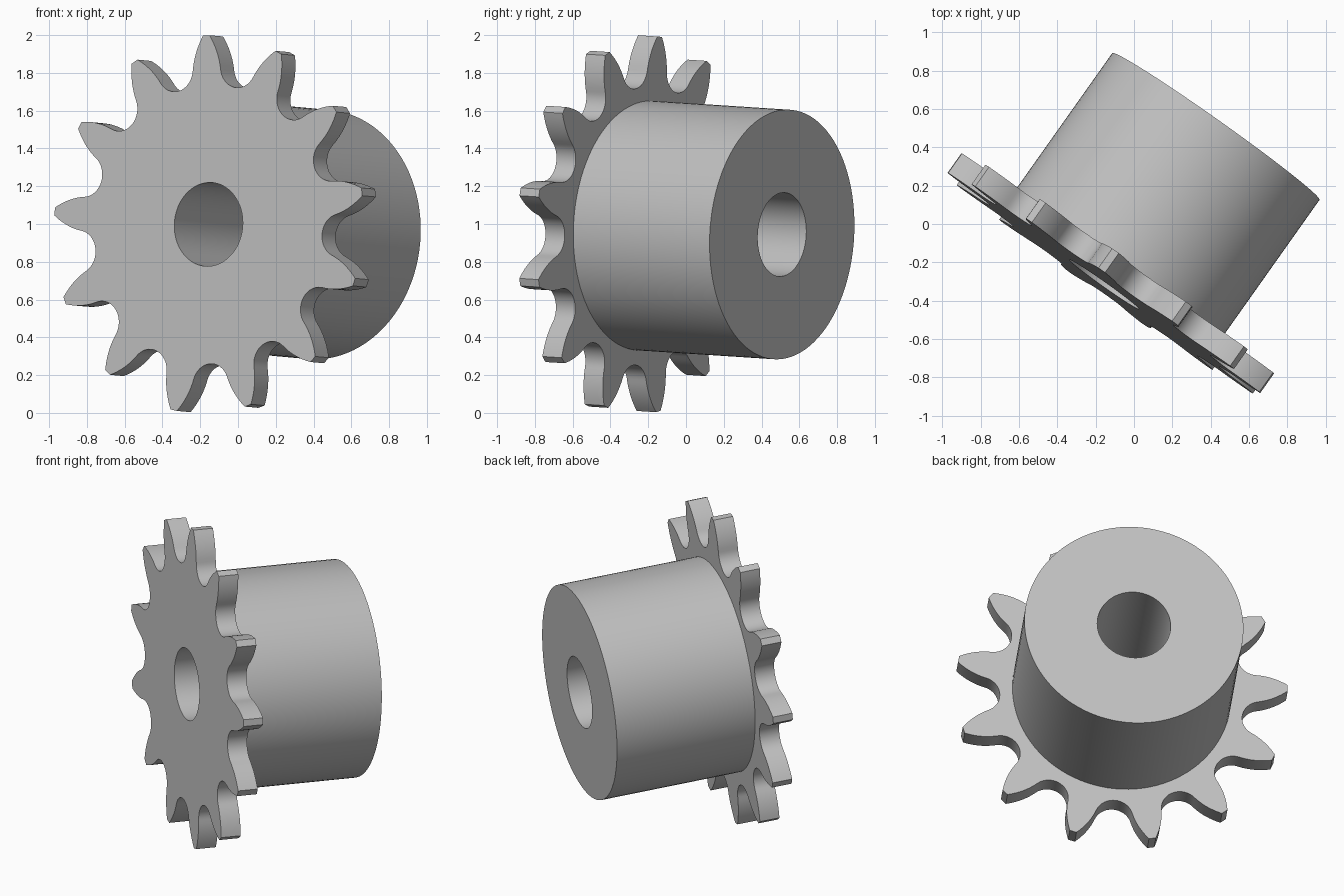
import bpy, bmesh
from math import sin, cos, pi, radians
from mathutils import Vector, Matrix

cube = bpy.data.objects.get("Cube")
if cube:
    bpy.data.objects.remove(cube, do_unlink=True)

TEETH = 13
PLATE, LENGTH = 0.125, 1.01          # plate thickness, overall length
BORE, HUB, TIP = 0.222, 0.662, 1.003
SEAT_R, SEAT_AT = 0.115, 0.855       # roller seat radius and its distance out
SEGS = 96

grey = bpy.data.materials.new("steel grey")
grey.use_nodes = True
grey.diffuse_color = (0.53, 0.53, 0.53, 1)
grey.node_tree.nodes["Principled BSDF"].inputs["Base Color"].default_value = (0.53, 0.53, 0.53, 1)

# Shared placement: local z runs along the shaft, towards the back
axis = Vector((0.577, 0.815, -0.053)).normalized()
side = Vector((-axis.y, axis.x, 0)).normalized()
up = axis.cross(side)
place = Matrix((side, up, axis)).transposed().to_4x4()
place.translation = (-0.156, -0.315, 0.998)


def finish(name, bm):
    bmesh.ops.recalc_face_normals(bm, faces=bm.faces)
    mesh = bpy.data.meshes.new(name)
    bm.to_mesh(mesh)
    bm.free()
    obj = bpy.data.objects.new(name, mesh)
    bpy.context.collection.objects.link(obj)
    mesh.materials.append(grey)
    obj.matrix_world = place
    bpy.ops.object.select_all(action='DESELECT')
    obj.select_set(True)
    bpy.context.view_layer.objects.active = obj
    bpy.ops.object.shade_smooth_by_angle(angle=radians(25))
    return obj


def loop(bm, points, z):
    verts = [bm.verts.new((x, y, z)) for x, y in points]
    return [bm.edges.new((v, verts[i - 1])) for i, v in enumerate(verts)]


def circle(radius):
    return [(radius * sin(2 * pi * i / SEGS), radius * cos(2 * pi * i / SEGS))
            for i in range(SEGS)]


def turn(p, a):
    return (p[0] * cos(a) + p[1] * sin(a), p[1] * cos(a) - p[0] * sin(a))


def half_tooth():
    """Right half of an upright tooth, from tip corner to valley bottom."""
    seat = []
    for i in range(11):
        a = radians(70) * (1 - i / 10)
        seat.append(turn((-SEAT_R * sin(a), SEAT_AT - SEAT_R * cos(a)), pi / TEETH))
    tip, mid, foot = Vector((0.021, TIP)), Vector((0.08, 0.915)), Vector(seat[0])
    flank = [tuple(tip * (1 - t) ** 2 + mid * 2 * t * (1 - t) + foot * t * t)
             for t in [i / 9 for i in range(9)]]
    return flank + seat


# Toothed plate with its bore
half = half_tooth()
tooth = [(-x, y) for x, y in reversed(half[:-1])] + half
outline = [turn(p, radians(3) + 2 * pi * k / TEETH) for k in range(TEETH) for p in tooth]
bm = bmesh.new()
edges = loop(bm, outline, 0) + loop(bm, circle(BORE), 0)
bmesh.ops.triangle_fill(bm, edges=edges, use_beauty=True)
grown = bmesh.ops.extrude_face_region(bm, geom=bm.faces[:], use_keep_orig=True)
bmesh.ops.translate(bm, vec=(0, 0, PLATE),
                    verts=[g for g in grown["geom"] if isinstance(g, bmesh.types.BMVert)])
finish("toothed_plate", bm)

# Hub: outer wall, back ring and bore wall
bm = bmesh.new()
rings = [loop(bm, circle(r), z) for r, z in
         ((HUB, PLATE), (HUB, LENGTH), (BORE, LENGTH), (BORE, PLATE))]
for a, b in zip(rings, rings[1:]):
    bmesh.ops.bridge_loops(bm, edges=a + b)
# The open shell needs its normals settled by closing it first
closing = bmesh.ops.bridge_loops(bm, edges=rings[0] + rings[-1])["faces"]
bmesh.ops.recalc_face_normals(bm, faces=bm.faces)
finish("hub", bm)
